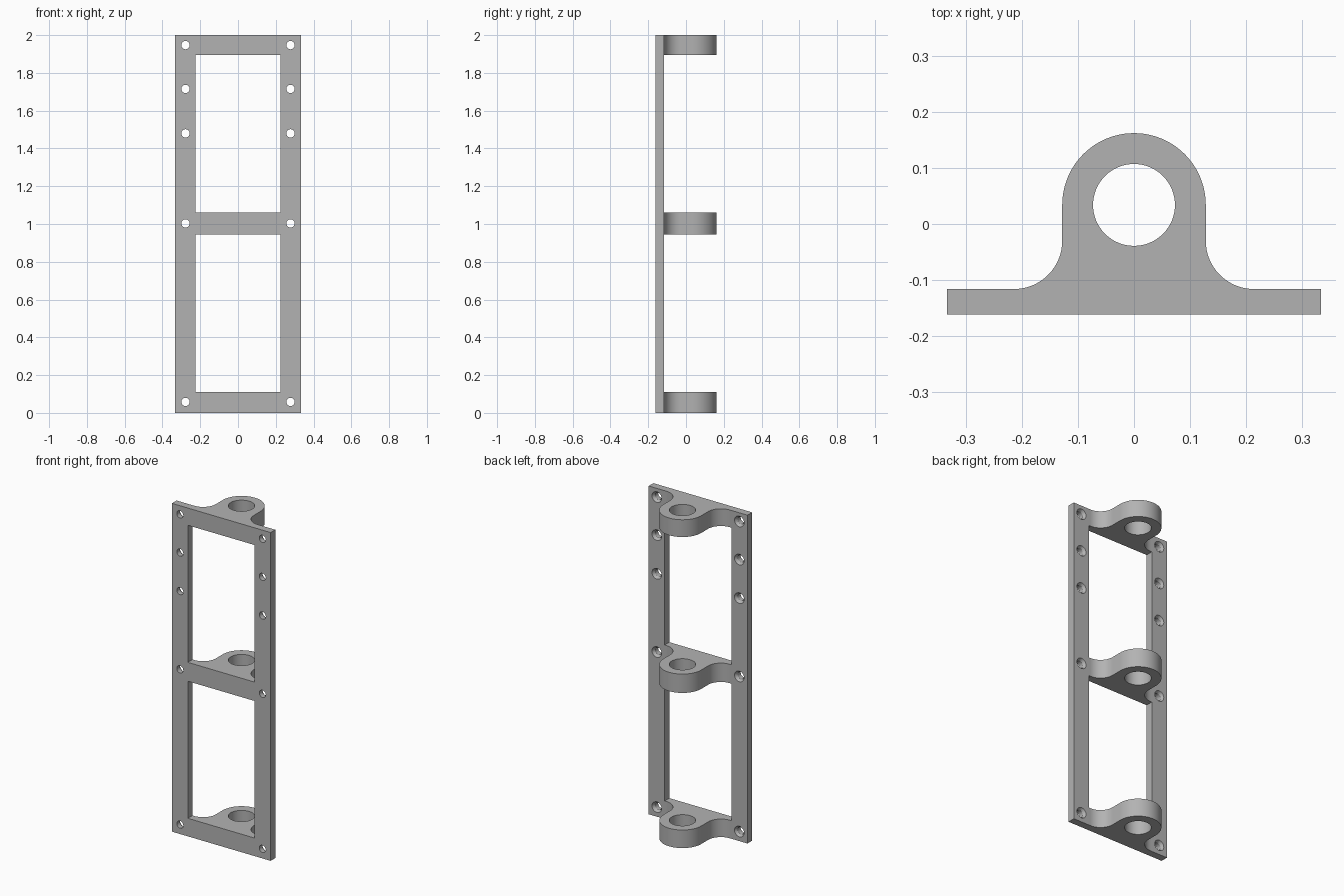
import bpy
import bmesh
from math import cos, sin, pi, radians
from mathutils import Matrix, Vector

cube = bpy.data.objects.get("Cube")
if cube:
    bpy.data.objects.remove(cube, do_unlink=True)

# Overall dimensions
HALF_W, HEIGHT = 0.333, 2.0
FRONT, BACK = -0.161, -0.116
WINDOW_X = 0.225
WINDOWS = [(0.11, 0.945), (1.06, 1.895)]
HOLE_X, HOLE_Z = 0.278, (0.058, 1.003, 1.48, 1.715, 1.947)
RING_Y, RING_R, BORE_R, FILLET = 0.034, 0.128, 0.073, 0.086

grey = bpy.data.materials.new("plain_grey")
grey.use_nodes = True
grey.diffuse_color = (0.45, 0.45, 0.45, 1)
grey.node_tree.nodes["Principled BSDF"].inputs["Base Color"].default_value = grey.diffuse_color


def arc(cx, cy, r, a0, a1, n):
    return [(cx + r * cos(a0 + (a1 - a0) * i / n),
             cy + r * sin(a0 + (a1 - a0) * i / n)) for i in range(n + 1)]


def circle(cx, cy, r, n=64):
    return arc(cx, cy, r, 0, 2 * pi, n)[:-1]


def rectangle(x0, y0, x1, y1):
    return [(x0, y0), (x1, y0), (x1, y1), (x0, y1)]


def extruded(name, loops, thickness, matrix):
    """Solid plate from an outline and its openings, centred on its own plane."""
    curve = bpy.data.curves.new(name, "CURVE")
    curve.dimensions = "2D"
    curve.fill_mode = "BOTH"
    curve.extrude = thickness / 2
    for loop in loops:
        spline = curve.splines.new("POLY")
        spline.points.add(len(loop) - 1)
        for point, (x, y) in zip(spline.points, loop):
            point.co = (x, y, 0, 1)
        spline.use_cyclic_u = True
    obj = bpy.data.objects.new(name, curve)
    bpy.context.collection.objects.link(obj)
    bpy.ops.object.select_all(action="DESELECT")
    obj.select_set(True)
    bpy.context.view_layer.objects.active = obj
    bpy.ops.object.convert(target="MESH")
    obj = bpy.context.object
    obj.name = name
    bm = bmesh.new()
    bm.from_mesh(obj.data)
    bmesh.ops.remove_doubles(bm, verts=bm.verts, dist=1e-5)
    bm.transform(matrix)
    bmesh.ops.recalc_face_normals(bm, faces=bm.faces)
    bm.to_mesh(obj.data)
    bm.free()
    obj.data.materials.clear()
    obj.data.materials.append(grey)
    return obj


def smooth(obj):
    bpy.ops.object.select_all(action="DESELECT")
    obj.select_set(True)
    bpy.context.view_layer.objects.active = obj
    bpy.ops.object.shade_smooth_by_angle(angle=radians(30))


# Flat frame with two windows and the screw holes
screws = [(side * HOLE_X, z) for side in (-1, 1) for z in HOLE_Z]
loops = [rectangle(-HALF_W, 0, HALF_W, HEIGHT)]
loops += [rectangle(-WINDOW_X, z0, WINDOW_X, z1) for z0, z1 in WINDOWS]
loops += [circle(x, z, 0.022, 32) for x, z in screws]
upright = Matrix.Translation((0, (FRONT + BACK) / 2, 0)) @ Matrix.Rotation(pi / 2, 4, "X")
frame = extruded("frame", loops, BACK - FRONT, upright)

# Countersinks on the rear of every screw hole
bm = bmesh.new()
for x, z in screws:
    place = Matrix.Translation(Vector((x, BACK - 0.005, z))) @ Matrix.Rotation(-pi / 2, 4, "X")
    bmesh.ops.create_cone(bm, cap_ends=True, segments=32, radius1=0.019, radius2=0.039,
                          depth=0.03, matrix=place)
mesh = bpy.data.meshes.new("countersink_cutter")
bm.to_mesh(mesh)
bm.free()
cutter = bpy.data.objects.new("countersink_cutter", mesh)
bpy.context.collection.objects.link(cutter)
cutter.hide_render = True
cut = frame.modifiers.new("countersinks", "BOOLEAN")
cut.operation = "DIFFERENCE"
cut.solver = "EXACT"
cut.object = cutter
bpy.context.view_layer.objects.active = frame
bpy.ops.object.modifier_apply(modifier=cut.name)
bpy.data.objects.remove(cutter, do_unlink=True)
smooth(frame)

# Bored lugs blending into the frame with concave fillets
foot_x = RING_R + FILLET
foot_y = BACK + FILLET
outline = (arc(foot_x, foot_y, FILLET, 1.5 * pi, pi, 16)
           + arc(0, RING_Y, RING_R, 0, pi, 48)
           + arc(-foot_x, foot_y, FILLET, 0, -pi / 2, 16))
levels = {"lower_lug": (0, WINDOWS[0][0]),
          "middle_lug": (WINDOWS[0][1], WINDOWS[1][0]),
          "upper_lug": (WINDOWS[1][1], HEIGHT)}
for name, (z0, z1) in levels.items():
    lug = extruded(name, [outline, circle(0, RING_Y, BORE_R)], z1 - z0,
                   Matrix.Translation((0, 0, (z0 + z1) / 2)))
    smooth(lug)
